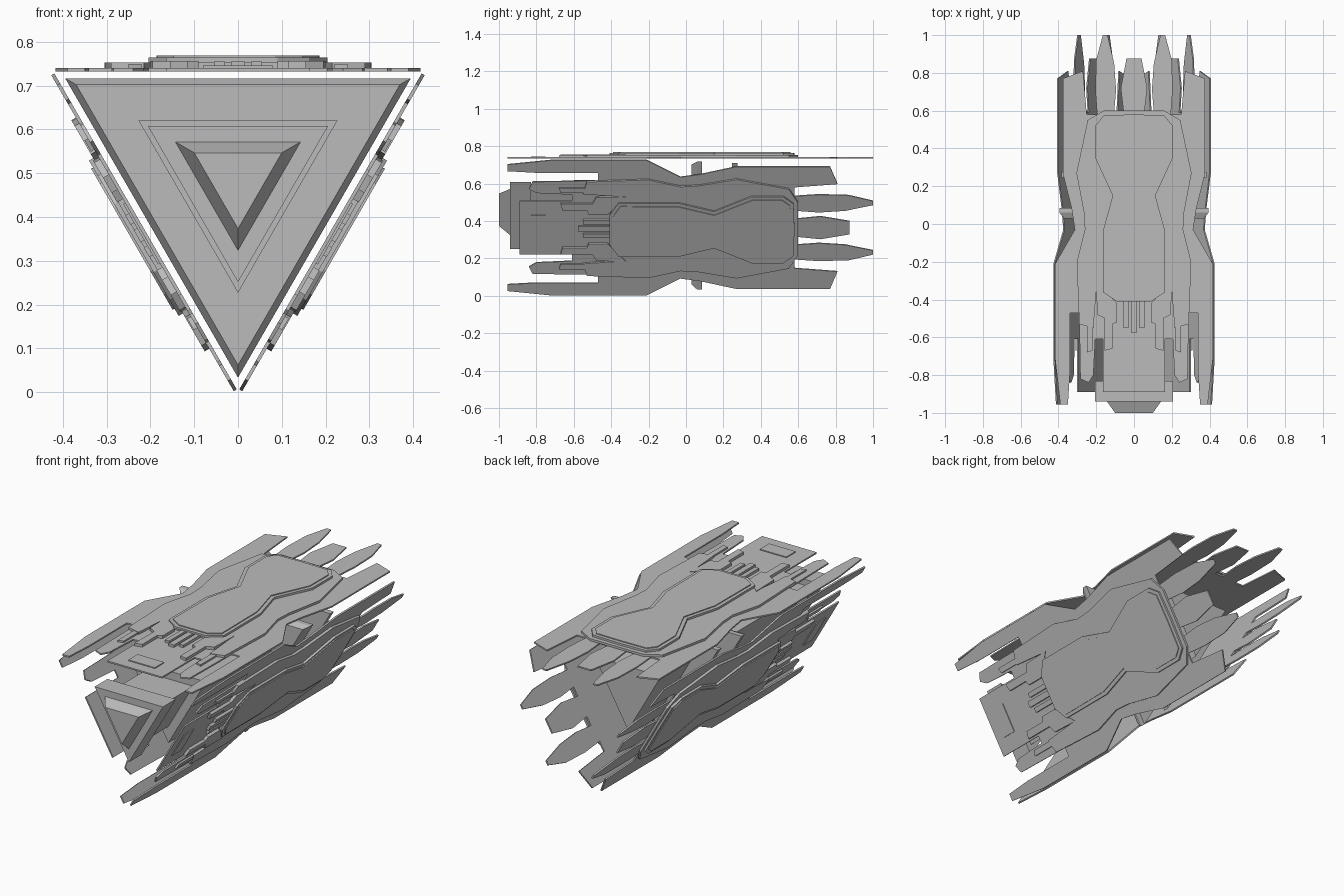
import bpy, bmesh, math
from mathutils import Matrix

cube = bpy.data.objects.get("Cube")
if cube:
    bpy.data.objects.remove(cube, do_unlink=True)

AXIS_Z = 0.489  # height of the three-fold symmetry axis

grey = bpy.data.materials.new("hull_grey")
grey.use_nodes = True
COLOUR = (0.5, 0.5, 0.5, 1)
grey.diffuse_color = COLOUR
grey.node_tree.nodes["Principled BSDF"].inputs["Base Color"].default_value = COLOUR


def finish(bm, name):
    bmesh.ops.recalc_face_normals(bm, faces=bm.faces)
    mesh = bpy.data.meshes.new(name)
    bm.to_mesh(mesh)
    bm.free()
    mesh.materials.append(grey)
    return mesh


def place(mesh, name, angle=0):
    ob = bpy.data.objects.new(name, mesh)
    ob.location.z = AXIS_Z
    ob.rotation_euler.y = angle
    bpy.context.collection.objects.link(ob)


def slab(name, outline, low, high, inset=0, rise=0):
    """Extrude a flat outline between two heights, with an optional raised inset."""
    bm = bmesh.new()
    face = bm.faces.new([bm.verts.new((x, y, low - AXIS_Z)) for x, y in outline])
    face.normal_update()
    if face.normal.z < 0:
        face.normal_flip()
    top = bmesh.ops.extrude_face_region(bm, geom=[face], use_keep_orig=True)["geom"]
    bmesh.ops.translate(bm, vec=(0, 0, high - low),
                        verts=[v for v in top if isinstance(v, bmesh.types.BMVert)])
    bmesh.ops.recalc_face_normals(bm, faces=bm.faces)
    if inset:
        cap = [f for f in bm.faces if f.normal.z > 0.9]
        bmesh.ops.inset_region(bm, faces=cap, thickness=inset, depth=0)
        ext = bmesh.ops.extrude_face_region(bm, geom=cap)["geom"]
        bmesh.ops.translate(bm, vec=(0, 0, rise),
                            verts=[v for v in ext if isinstance(v, bmesh.types.BMVert)])
        bmesh.ops.delete(bm, geom=[f for f in cap if f.is_valid], context='FACES')
    return finish(bm, name)


def both(half):
    """Mirror a half outline that starts and ends on the centre line."""
    return half + [(-x, y) for x, y in reversed(half) if x > 0]


def flip(outline):
    return [(-x, y) for x, y in outline]


def rect(x0, x1, y0, y1):
    return [(x0, y0), (x1, y0), (x1, y1), (x0, y1)]


def prism(name, sections):
    """Loft a triangular core through (y, half width) sections."""
    bm = bmesh.new()
    rings = []
    for y, w in sections:
        k = w / math.sqrt(3)
        rings.append([bm.verts.new(p) for p in ((-w, y, k), (w, y, k), (0, y, -2 * k))])
    for a, b in zip(rings, rings[1:]):
        for i in range(3):
            j = (i + 1) % 3
            bm.faces.new((a[i], a[j], b[j], b[i]))
    bm.faces.new(rings[0])
    bm.faces.new(rings[-1])
    place(finish(bm, name), name)


# Triangular core, from nose to tail
prism("nose_tip", [(-1.0, 0.10), (-0.94, 0.143)])
prism("nose_block", [(-0.94, 0.206), (-0.83, 0.206)])
prism("neck", [(-0.83, 0.15), (-0.6, 0.15)])
prism("core", [(-0.6, 0.227), (0.275, 0.227), (0.5, 0.2)])
prism("front_flange", [(0.03, 0.37), (0.06, 0.395), (0.085, 0.395)])
prism("rear_flange", [(0.245, 0.385), (0.275, 0.385)])

# Half outlines of the armour layers, rear centre to front centre
base = [(0, 0.875), (0.04, 0.875), (0.07, 0.72), (0.055, 0.59), (0.105, 0.59),
        (0.095, 0.71), (0.105, 0.85), (0.14, 1.0), (0.165, 1.0), (0.2, 0.87),
        (0.205, 0.71), (0.195, 0.58), (0.25, 0.58), (0.27, 0.81), (0.377, 0.77),
        (0.377, 0.27), (0.33, 0.08), (0.313, -0.03), (0.417, -0.21), (0.417, -0.72),
        (0.39, -0.955), (0.35, -0.955), (0.34, -0.8), (0.34, -0.47), (0.29, -0.47),
        (0.284, -0.82), (0.24, -0.84), (0.215, -0.8), (0.205, -0.61), (0.165, -0.61),
        (0.165, -0.89), (0, -0.89)]
middle = [(0, 0.6), (0.16, 0.6), (0.245, 0.55), (0.305, 0.27), (0.265, 0.06),
          (0.26, -0.03), (0.303, -0.2), (0.29, -0.53), (0.215, -0.55),
          (0.2, -0.36), (0.1, -0.4), (0, -0.4)]
upper = [(0, 0.58), (0.16, 0.575), (0.205, 0.52), (0.205, 0.35), (0.113, 0.15),
         (0.165, -0.04), (0.165, -0.36), (0.09, -0.41), (0, -0.41)]
arm = [(0.2, -0.32), (0.11, -0.4), (0.09, -0.42), (0.09, -0.52), (0.115, -0.53),
       (0.115, -0.66), (0.155, -0.67), (0.155, -0.5), (0.195, -0.48)]
side_bar = [(0.22, -0.45), (0.22, -0.67), (0.25, -0.68), (0.25, -0.45)]
finger = rect(0.03, 0.055, -0.55, -0.39)

parts = {
    "base_plate": slab("base_plate", both(base), 0.733, 0.741),
    "middle_plate": slab("middle_plate", both(middle), 0.741, 0.753),
    "upper_plate": slab("upper_plate", both(upper), 0.753, 0.764, 0.02, 0.005),
    "inner_arm_a": slab("inner_arm_a", arm, 0.741, 0.756),
    "inner_arm_b": slab("inner_arm_b", flip(arm), 0.741, 0.756),
    "side_bar_a": slab("side_bar_a", side_bar, 0.741, 0.75),
    "side_bar_b": slab("side_bar_b", flip(side_bar), 0.741, 0.75),
    "finger_a": slab("finger_a", finger, 0.741, 0.755),
    "finger_b": slab("finger_b", flip(finger), 0.741, 0.755),
    "finger_centre": slab("finger_centre", rect(-0.016, 0.016, -0.575, -0.39), 0.741, 0.755),
    "front_pad": slab("front_pad", rect(-0.08, 0.08, -0.83, -0.75), 0.741, 0.746),
}

# Repeat the armour on the three sides of the core
for side, turn in (("top", 0), ("left", 120), ("right", -120)):
    for part, mesh in parts.items():
        place(mesh, side + "_" + part, math.radians(turn))
